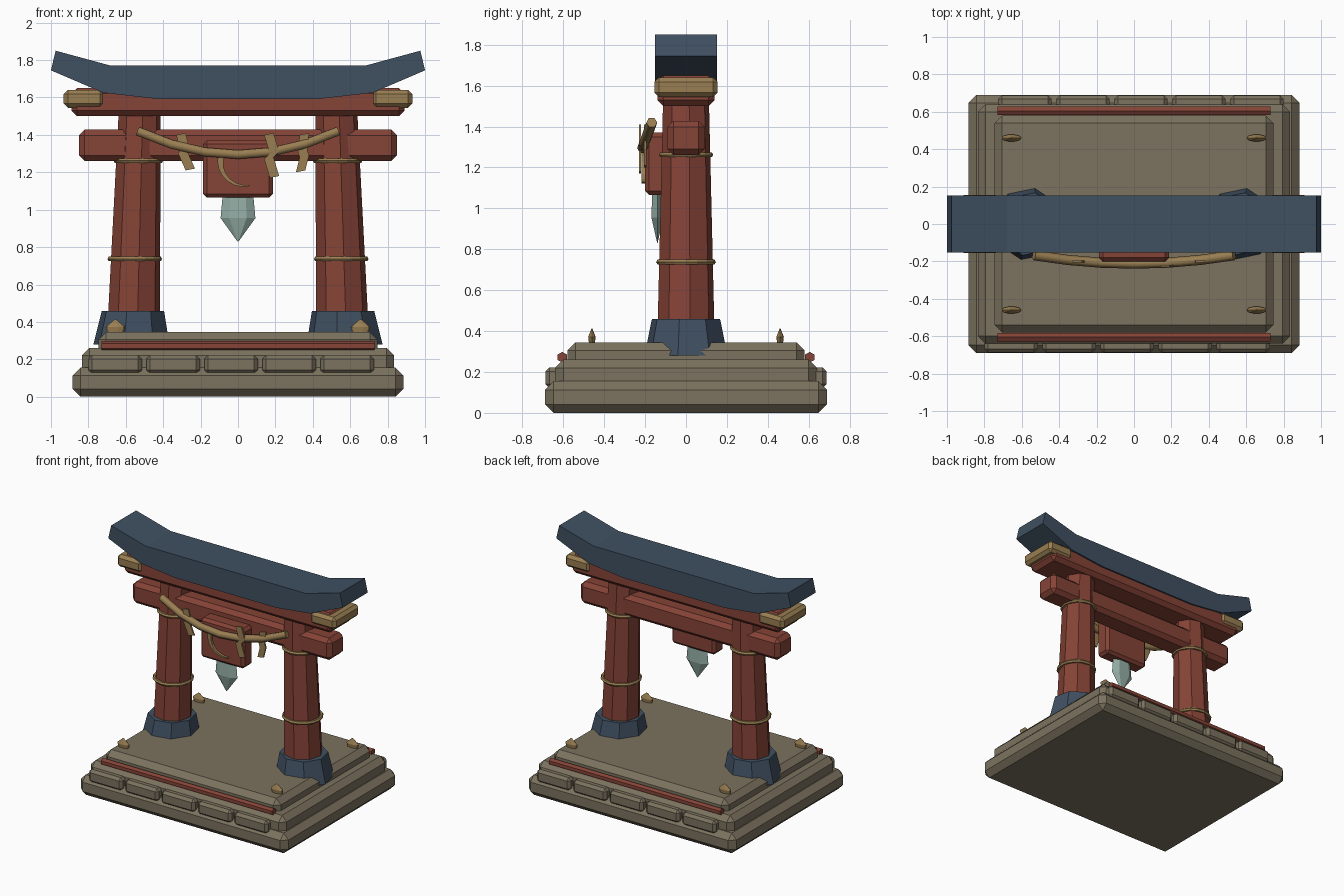
import bpy, bmesh, math
from mathutils import Vector

if "Cube" in bpy.data.objects:
    bpy.data.objects.remove(bpy.data.objects["Cube"], do_unlink=True)


def material(name, rgb):
    m = bpy.data.materials.new(name)
    m.use_nodes = True
    m.diffuse_color = (*rgb, 1)
    m.node_tree.nodes["Principled BSDF"].inputs["Base Color"].default_value = (*rgb, 1)
    return m


STONE = material("stone", (0.2, 0.17, 0.115))
RED = material("red_wood", (0.235, 0.056, 0.037))
SLATE = material("slate_blue", (0.05, 0.08, 0.12))
GOLD = material("straw_gold", (0.32, 0.21, 0.085))
CRYSTAL = material("pale_crystal", (0.3, 0.43, 0.38))


def finish(name, bm, mat):
    bmesh.ops.recalc_face_normals(bm, faces=bm.faces)
    mesh = bpy.data.meshes.new(name)
    bm.to_mesh(mesh)
    bm.free()
    mesh.materials.append(mat)
    ob = bpy.data.objects.new(name, mesh)
    bpy.context.scene.collection.objects.link(ob)
    return ob


def block(name, x, y, z, bevel, mat):
    """Chamfered box from (low, high) ranges on each axis."""
    bm = bmesh.new()
    bmesh.ops.create_cube(bm, size=1)
    for v in bm.verts:
        v.co = Vector([(lo + hi) / 2 + c * (hi - lo) for c, (lo, hi) in zip(v.co, (x, y, z))])
    bmesh.ops.bevel(bm, geom=bm.edges[:], offset=bevel, segments=1, affect='EDGES')
    return finish(name, bm, mat)


def turned(name, rings, sides, mat, y=0, turn=0, flat=1):
    """Stack of polygons given as (centre x, z, radius); flat squashes depth."""
    bm = bmesh.new()
    loops = []
    for cx, z, r in rings:
        loop = []
        for i in range(sides):
            a = math.radians(turn) + math.tau * i / sides
            loop.append(bm.verts.new((cx + r * math.cos(a), y + flat * r * math.sin(a), z)))
        loops.append(loop)
    for a, b in zip(loops, loops[1:]):
        for i in range(sides):
            j = (i + 1) % sides
            bm.faces.new((a[i], a[j], b[j], b[i]))
    bm.faces.new(loops[0])
    bm.faces.new(loops[-1])
    return finish(name, bm, mat)


def plate(name, outline, y0, y1, mat):
    """Front-facing (x, z) outline extruded through depth."""
    bm = bmesh.new()
    face = bm.faces.new([bm.verts.new((x, y0, z)) for x, z in outline])
    out = bmesh.ops.extrude_face_region(bm, geom=[face])
    for v in out["geom"]:
        if isinstance(v, bmesh.types.BMVert):
            v.co.y = y1
    return finish(name, bm, mat)


def sym(v):
    return (-v, v)


# Stepped stone platform
block("base_lower", sym(0.885), sym(0.69), (0, 0.155), 0.042, STONE)
block("base_middle", sym(0.835), sym(0.64), (0.09, 0.26), 0.04, STONE)
block("base_upper", sym(0.745), sym(0.58), (0.2, 0.345), 0.04, STONE)

# Facing stones and red rails on the front and back
for side, s in (("front", -1), ("back", 1)):
    for i in range(5):
        cx = s * 0.037 + (i - 2) * 0.31
        ys = sorted((s * 0.58, s * 0.688))
        block(f"{side}_stone_{i + 1}", (cx - 0.143, cx + 0.143), ys, (0.122, 0.222), 0.02, STONE)
    rail = turned(f"{side}_rail", [(0, -0.73, 0.026), (0, 0.73, 0.026)], 6, RED)
    rail.rotation_euler = (0, math.pi / 2, 0)
    rail.location = (0, s * 0.605, 0.272)

for side, s in (("right", -1), ("left", 1)):
    # Leaning pillar with its foot and bindings
    turned(f"{side}_pillar", [(s * 0.56, 0.3, 0.143), (s * 0.525, 1.54, 0.113)], 8, RED, turn=8)
    turned(f"{side}_foot", [(s * 0.57, 0.28, 0.207), (s * 0.562, 0.458, 0.17)], 8, SLATE, turn=-11)
    for label, cx, z, r in (("lower", 0.552, 0.737, 0.132), ("upper", 0.533, 1.262, 0.119)):
        bpy.ops.mesh.primitive_torus_add(major_segments=16, minor_segments=6, major_radius=r,
                                         minor_radius=0.014, location=(s * cx, 0, z))
        ring = bpy.context.object
        ring.name = f"{side}_{label}_binding"
        ring.data.materials.append(GOLD)
    # Gilded sleeve on the end of the upper beam
    block(f"{side}_beam_cap", sorted((s * 0.717, s * 0.932)), sym(0.155), (1.545, 1.64), 0.022, GOLD)
    # Corner studs
    for end, e in (("front", -1), ("back", 1)):
        turned(f"{end}_{side}_stud", [(s * 0.655, 0.335, 0.04), (s * 0.655, 0.372, 0.053),
                                      (s * 0.655, 0.412, 0.006)], 10, GOLD, y=e * 0.46, flat=0.36)

# Cross beams
block("lower_beam", sym(0.85), sym(0.092), (1.26, 1.428), 0.03, RED)
block("upper_beam", sym(0.89), sym(0.14), (1.5, 1.65), 0.03, RED)

# Upswept roof
half = [(0.43, 1.592), (0.72, 1.625), (1, 1.745), (0.975, 1.85), (0.68, 1.77)]
plate("roof", half + [(-x, z) for x, z in reversed(half)], -0.152, 0.152, SLATE)

# Hanging plaque and crystal
block("plaque", sym(0.187), (-0.2, -0.08), (1.065, 1.37), 0.02, RED)
turned("crystal", [(0, 1.1, 0.08), (0, 0.955, 0.093), (0, 0.83, 0.003)], 6, CRYSTAL,
       y=-0.14, flat=0.36)

# Drooping rope
curve = bpy.data.curves.new("rope", 'CURVE')
curve.dimensions = '3D'
curve.bevel_depth = 0.027
curve.bevel_resolution = 1
curve.use_fill_caps = True
spline = curve.splines.new('POLY')
spline.points.add(6)
for i, p in enumerate(spline.points):
    t = i / 3 - 1
    p.co = (0.535 * t, -0.212 + 0.045 * t * t, 1.295 + 0.125 * t * t, 1)
curve.materials.append(GOLD)
bpy.context.scene.collection.objects.link(bpy.data.objects.new("rope", curve))

# Folded streamers: left edge of a zigzag, widened to a strip
streamers = {
    "right": (-0.20, [(-0.33, 1.4), (-0.31, 1.32), (-0.32, 1.3), (-0.28, 1.21)]),
    "inner": (-0.225, [(0.14, 1.4), (0.17, 1.3), (0.14, 1.27), (0.17, 1.17)]),
    "left": (-0.20, [(0.33, 1.4), (0.32, 1.31), (0.33, 1.28), (0.31, 1.2)]),
}
for label, (y, edge) in streamers.items():
    outline = edge + [(x + 0.05, z + 0.01) for x, z in reversed(edge)]
    plate(f"{label}_streamer", outline, y - 0.006, y + 0.006, GOLD)

# Crescent on the plaque, thinning toward its tip
outer, inner = [], []
for i in range(8):
    a = math.radians(165 + 17 * i)
    for line, r in ((outer, 0.14), (inner, 0.105 + 0.004 * i)):
        line.append((0.03 + r * math.cos(a), 1.262 + r * math.sin(a)))
plate("crescent", outer + inner[::-1], -0.218, -0.198, GOLD)
